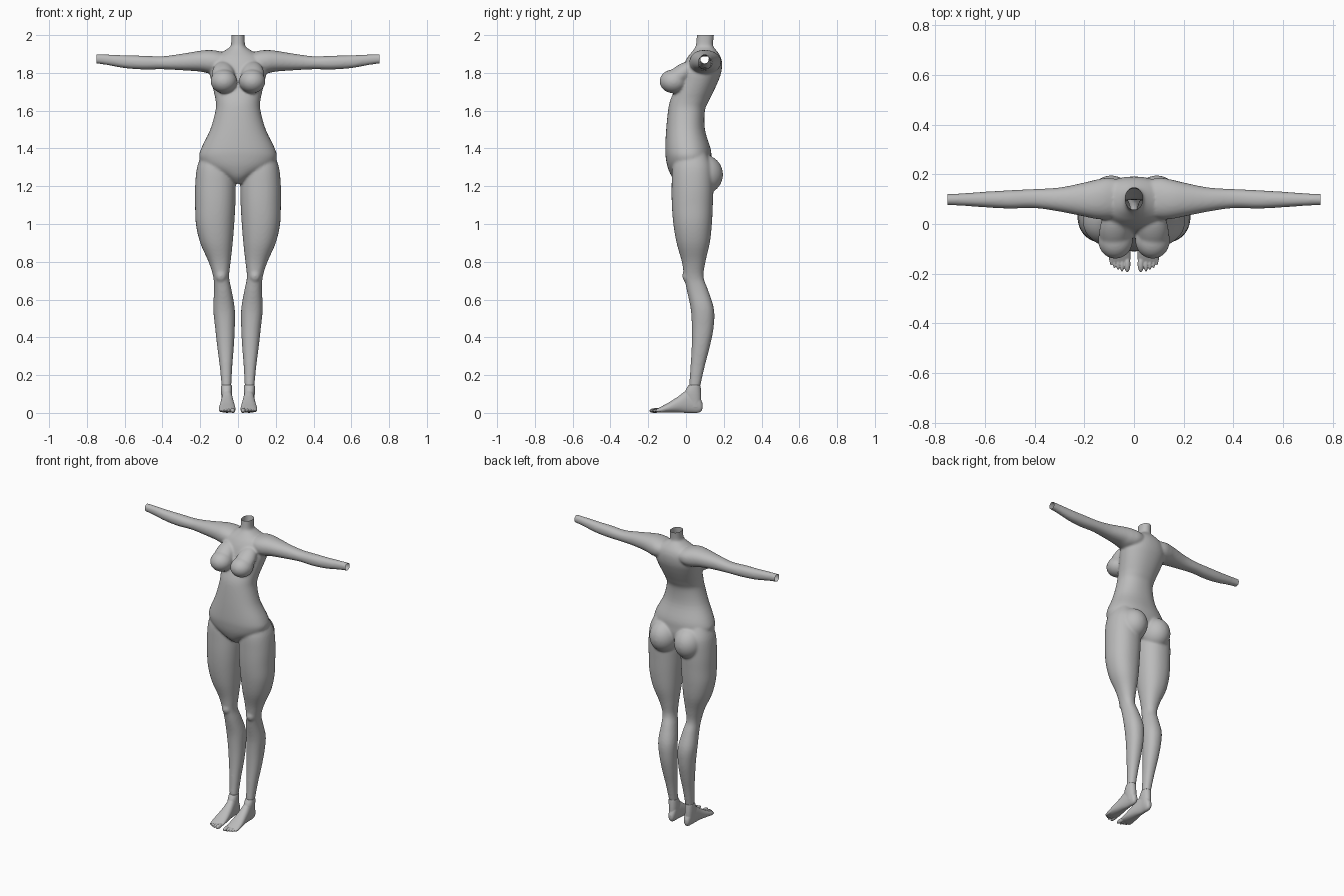
import bpy, bmesh, math
from mathutils import Matrix, Vector

if "Cube" in bpy.data.objects:
    bpy.data.objects.remove(bpy.data.objects["Cube"])

grey = bpy.data.materials.new("plain grey")
grey.diffuse_color = (0.5, 0.5, 0.5, 1)
grey.use_nodes = True
grey.node_tree.nodes["Principled BSDF"].inputs["Base Color"].default_value = grey.diffuse_color


def catmull(p0, p1, p2, p3, t):
    return [0.5 * (2 * b + (c - a) * t + (2 * a - 5 * b + 4 * c - d) * t * t
            + (3 * b - a - 3 * c + d) * t ** 3) for a, b, c, d in zip(p0, p1, p2, p3)]


def loft(bm, rows, axis, side=1, n=40, power=2.2, steps=4):
    """Skin through rings (t, a_min, a_max, b_min, b_max) along one axis."""
    fine = []
    for i in range(len(rows) - 1):
        p = [rows[max(i - 1, 0)], rows[i], rows[i + 1], rows[min(i + 2, len(rows) - 1)]]
        fine += [catmull(*p, k / steps) for k in range(steps)]
    fine.append(rows[-1])
    rings = []
    for t, a0, a1, b0, b1 in fine:
        ring = []
        for k in range(n):
            w = 2 * math.pi * k / n
            c, s = math.cos(w), math.sin(w)
            a = (a0 + a1) / 2 + (a1 - a0) / 2 * math.copysign(abs(c) ** (2 / power), c)
            b = (b0 + b1) / 2 + (b1 - b0) / 2 * math.copysign(abs(s) ** (2 / power), s)
            x, y, z = {'z': (a, b, t), 'x': (t, a, b), 'y': (a, t, b)}[axis]
            ring.append(bm.verts.new((x * side, y, z)))
        rings.append(ring)
    for r, q in zip(rings, rings[1:]):
        for k in range(n):
            bm.faces.new((r[k], r[(k + 1) % n], q[(k + 1) % n], q[k]))
    bm.faces.new(rings[0])
    bm.faces.new(rings[-1])


def ball(bm, pos, radii, side=1, tilt=0):
    m = (Matrix.Translation((pos[0] * side, pos[1], pos[2]))
         @ Matrix.Rotation(math.radians(tilt), 4, 'X') @ Matrix.Diagonal((*radii, 1)))
    bmesh.ops.create_uvsphere(bm, u_segments=32, v_segments=20, radius=1, matrix=m)


def fuse(name, bm, voxel, smooth, cuts):
    """Merge overlapping parts into one skin, smooth it and cut the open ends."""
    bmesh.ops.recalc_face_normals(bm, faces=bm.faces[:])
    me = bpy.data.meshes.new(name)
    bm.to_mesh(me)
    bm.free()
    ob = bpy.data.objects.new(name, me)
    bpy.context.collection.objects.link(ob)
    rm = ob.modifiers.new("fuse", 'REMESH')
    rm.mode, rm.voxel_size = 'VOXEL', voxel
    sm = ob.modifiers.new("soften", 'SMOOTH')
    sm.factor, sm.iterations = 0.5, smooth
    dg = bpy.context.evaluated_depsgraph_get()
    new = bpy.data.meshes.new_from_object(ob.evaluated_get(dg))
    ob.modifiers.clear()
    ob.data = new
    b = bmesh.new()
    b.from_mesh(new)
    for co, no in cuts:
        bmesh.ops.bisect_plane(b, geom=b.verts[:] + b.edges[:] + b.faces[:],
                               plane_co=co, plane_no=no, clear_outer=True)
    for f in b.faces:
        f.smooth = True
        f.material_index = 0
    b.to_mesh(new)
    b.free()
    new.materials.clear()
    new.materials.append(grey)
    return ob


def sym(t, w, b0, b1):
    return (t, -w, w, b0, b1)


# Torso and neck
body = bmesh.new()
loft(body, [sym(1.215, .03, -.04, .08), sym(1.25, .08, -.075, .115), sym(1.30, .175, -.097, .135),
            sym(1.35, .205, -.107, .135), sym(1.40, .195, -.110, .130), sym(1.50, .147, -.105, .100),
            sym(1.60, .119, -.095, .100), sym(1.65, .118, -.085, .120), sym(1.70, .128, -.065, .145),
            sym(1.75, .140, -.045, .168), sym(1.80, .150, -.028, .186), sym(1.85, .145, -.010, .191),
            sym(1.885, .125, .010, .183), sym(1.91, .085, .03, .168), sym(1.93, .052, .045, .152),
            sym(1.95, .037, .053, .143), sym(2.03, .035, .059, .152)], 'z', n=64)

for s in (-1, 1):
    # Leg
    loft(body, [(.135, .036, .086, .016, .074), (.25, .03, .097, .024, .10), (.35, .022, .110, .03, .126),
                (.45, .017, .121, .031, .146), (.55, .017, .131, .025, .148), (.65, .034, .127, .004, .117),
                (.72, .047, .131, -.010, .093), (.80, .039, .156, -.022, .103), (.90, .028, .200, -.050, .126),
                (1.0, .02, .223, -.067, .137), (1.1, .014, .227, -.075, .142), (1.2, .012, .227, -.076, .145),
                (1.3, .02, .217, -.072, .14), (1.37, .05, .19, -.05, .11)], 'z', s)
    ball(body, (.09, .008, .725), (.03, .028, .035), s)          # kneecap
    # Buttock
    ball(body, (.092, .092, 1.262), (.092, .104, .105), s)
    # Breast, with the slope above it
    ball(body, (.075, -.066, 1.755), (.07, .074, .063), s)
    ball(body, (.078, -.035, 1.785), (.062, .108, .05), s, 38)
    # Shoulder and arm
    loft(body, [(.03, .04, .17, 1.83, 1.895), (.10, .02, .186, 1.80, 1.915), (.15, .02, .179, 1.797, 1.921),
                (.20, .03, .167, 1.807, 1.917), (.30, .05, .147, 1.814, 1.901), (.40, .064, .141, 1.819, 1.888),
                (.50, .062, .136, 1.818, 1.891), (.60, .067, .130, 1.825, 1.893), (.70, .074, .123, 1.843, 1.898),
                (.78, .076, .121, 1.853, 1.899)], 'x', s)

fuse("body", body, .0065, 10,
     [(Vector((0, 0, 2)), Vector((0, 0, 1))), (Vector((.75, 0, 0)), Vector((1, 0, 0))),
      (Vector((-.75, 0, 0)), Vector((-1, 0, 0)))])

# Feet
for s, label in ((-1, "right_foot"), (1, "left_foot")):
    foot = bmesh.new()
    loft(foot, [(-.152, .017, .099, .004, .022), (-.13, .013, .102, .001, .034), (-.09, .015, .100, .001, .056),
                (-.04, .021, .093, .002, .088), (0, .027, .088, 0, .118), (.03, .031, .085, 0, .125),
                (.06, .033, .082, 0, .115), (.08, .04, .075, .008, .07), (.088, .05, .065, .025, .05)], 'y', s)
    loft(foot, [(.03, .035, .082, .01, .08), (.10, .031, .089, -.008, .08), (.147, .033, .089, .013, .077)],
         'z', s)
    # Toes, big to small
    for x, tip, r in ((.027, -.195, .0125), (.048, -.193, .009), (.064, -.186, .0085),
                      (.079, -.178, .008), (.092, -.167, .0075)):
        ball(foot, (x, tip + .034, .013), (r, .034, r + .001), s, 4)
    fuse(label, foot, .003, 3, [])
